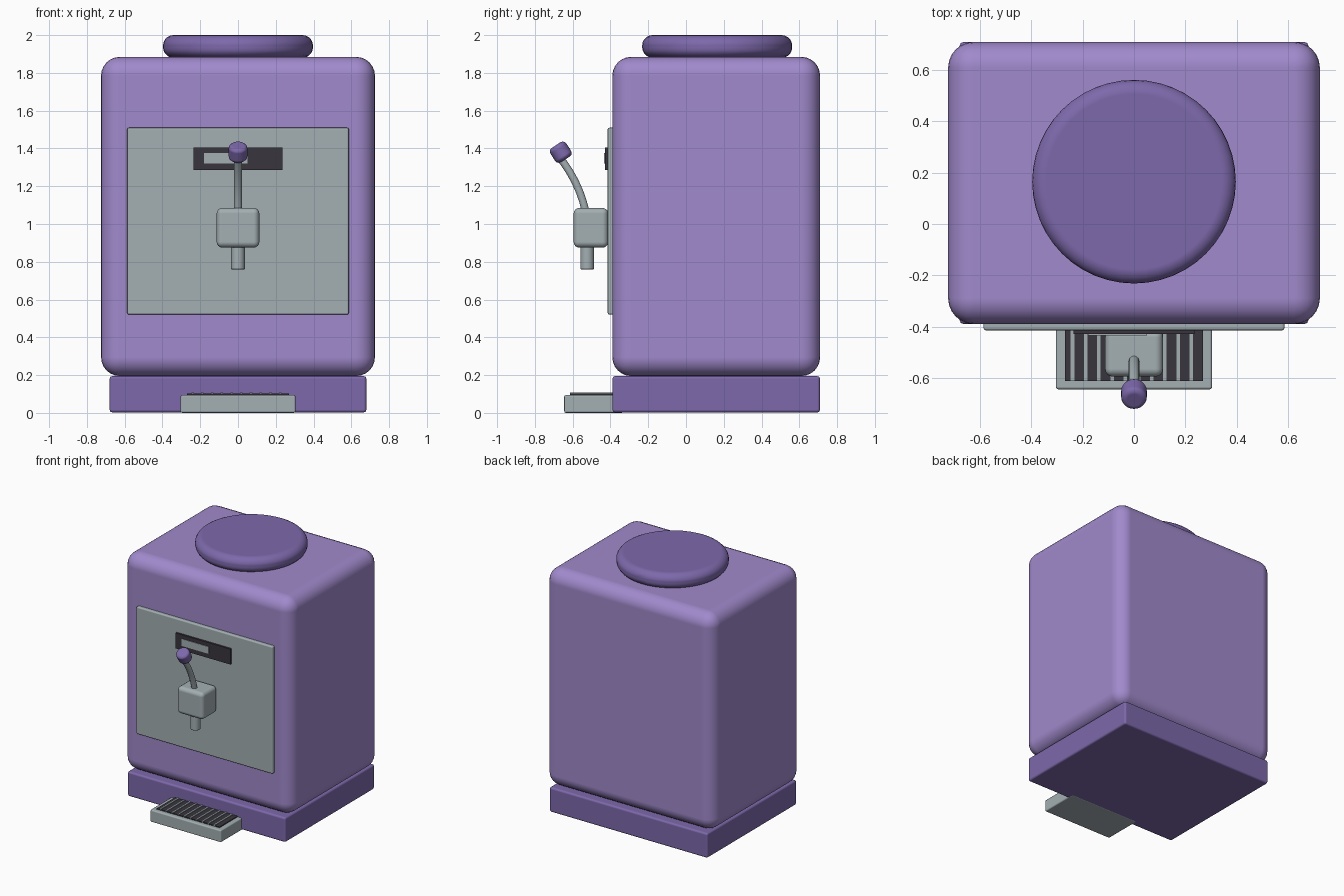
import bpy, math
from mathutils import Vector

if "Cube" in bpy.data.objects:
    bpy.data.objects.remove(bpy.data.objects["Cube"], do_unlink=True)


def material(name, rgb):
    linear = [((c + 0.055) / 1.055) ** 2.4 for c in rgb]
    mat = bpy.data.materials.new(name)
    mat.use_nodes = True
    mat.diffuse_color = (*linear, 1)
    mat.node_tree.nodes["Principled BSDF"].inputs["Base Color"].default_value = (*linear, 1)
    return mat


LILAC = material("lilac", (0.63, 0.54, 0.80))
PURPLE = material("deep purple", (0.49, 0.41, 0.67))
STEEL = material("steel grey", (0.64, 0.685, 0.70))
DARK = material("charcoal", (0.22, 0.21, 0.24))


def finish(obj, name, mat, bevel=0, segments=3):
    obj.name = name
    obj.data.materials.append(mat)
    bpy.ops.object.shade_smooth_by_angle(angle=math.radians(35))
    if bevel:
        mod = obj.modifiers.new("Rounded edges", 'BEVEL')
        mod.width = bevel
        mod.segments = segments
        mod.limit_method = 'ANGLE'
        mod.angle_limit = math.radians(40)
        mod.harden_normals = True
    return obj


def box(name, x, y, z, mat, bevel=0, segments=3):
    """Box from (low, high) ranges on each axis."""
    bpy.ops.mesh.primitive_cube_add(size=1, location=[sum(r) / 2 for r in (x, y, z)])
    obj = bpy.context.object
    obj.scale = [r[1] - r[0] for r in (x, y, z)]
    bpy.ops.object.transform_apply(location=False, rotation=False, scale=True)
    return finish(obj, name, mat, bevel, segments)


def cylinder(name, radius, depth, centre, mat, bevel=0, sides=32, tilt=0, segments=3):
    bpy.ops.mesh.primitive_cylinder_add(vertices=sides, radius=radius, depth=depth,
                                        location=centre, rotation=(tilt, 0, 0))
    return finish(bpy.context.object, name, mat, bevel, segments)


# Housing, plinth and lid
box("body", (-0.725, 0.725), (-0.39, 0.71), (0.195, 1.885), LILAC, 0.1, 6)
box("base", (-0.68, 0.68), (-0.39, 0.71), (0.002, 0.195), PURPLE, 0.015, 2)
cylinder("lid", 0.397, 0.12, (0, 0.165, 1.94), PURPLE, 0.055, 48, segments=5)

# Front panel with display
box("front_panel", (-0.587, 0.587), (-0.415, -0.38), (0.52, 1.51), STEEL, 0.01, 2)
box("display", (-0.236, 0.236), (-0.43, -0.41), (1.285, 1.405), DARK)
box("display_window", (-0.18, 0.05), (-0.434, -0.429), (1.32, 1.375), STEEL)

# Tap: block, nozzle, curved lever and knob
box("tap_block", (-0.113, 0.113), (-0.595, -0.412), (0.875, 1.085), STEEL, 0.03, 4)
cylinder("tap_nozzle", 0.036, 0.14, (0, -0.523, 0.83), STEEL, 0.004, 24)

curve = bpy.data.curves.new("lever_path", 'CURVE')
curve.dimensions = '3D'
curve.bevel_depth = 0.021
curve.bevel_resolution = 3
curve.resolution_u = 6
curve.use_fill_caps = True
spline = curve.splines.new('BEZIER')
spline.bezier_points.add(1)
ends = [((0, -0.53, 1.06), (0, -0.55, 1.0), (0, -0.555, 1.18)),
        ((0, -0.675, 1.36), (0, -0.61, 1.28), (0, -0.71, 1.40))]
for point, (co, left, right) in zip(spline.bezier_points, ends):
    point.co, point.handle_left, point.handle_right = Vector(co), Vector(left), Vector(right)
lever = bpy.data.objects.new("tap_lever", curve)
curve.materials.append(STEEL)
bpy.context.collection.objects.link(lever)

cylinder("lever_knob", 0.05, 0.09, (0, -0.663, 1.38), PURPLE, 0.022, 24, math.radians(33))

# Drip tray with grille
box("drip_tray", (-0.305, 0.305), (-0.645, -0.33), (0, 0.095), STEEL, 0.01, 2)
box("grille_plate", (-0.27, 0.27), (-0.613, -0.385), (0.09, 0.102), DARK)
for i in range(10):
    x = -0.24 + i * 0.0515
    box("grille_slat_%d" % (i + 1), (x - 0.007, x + 0.007), (-0.613, -0.385),
        (0.095, 0.107), STEEL)
